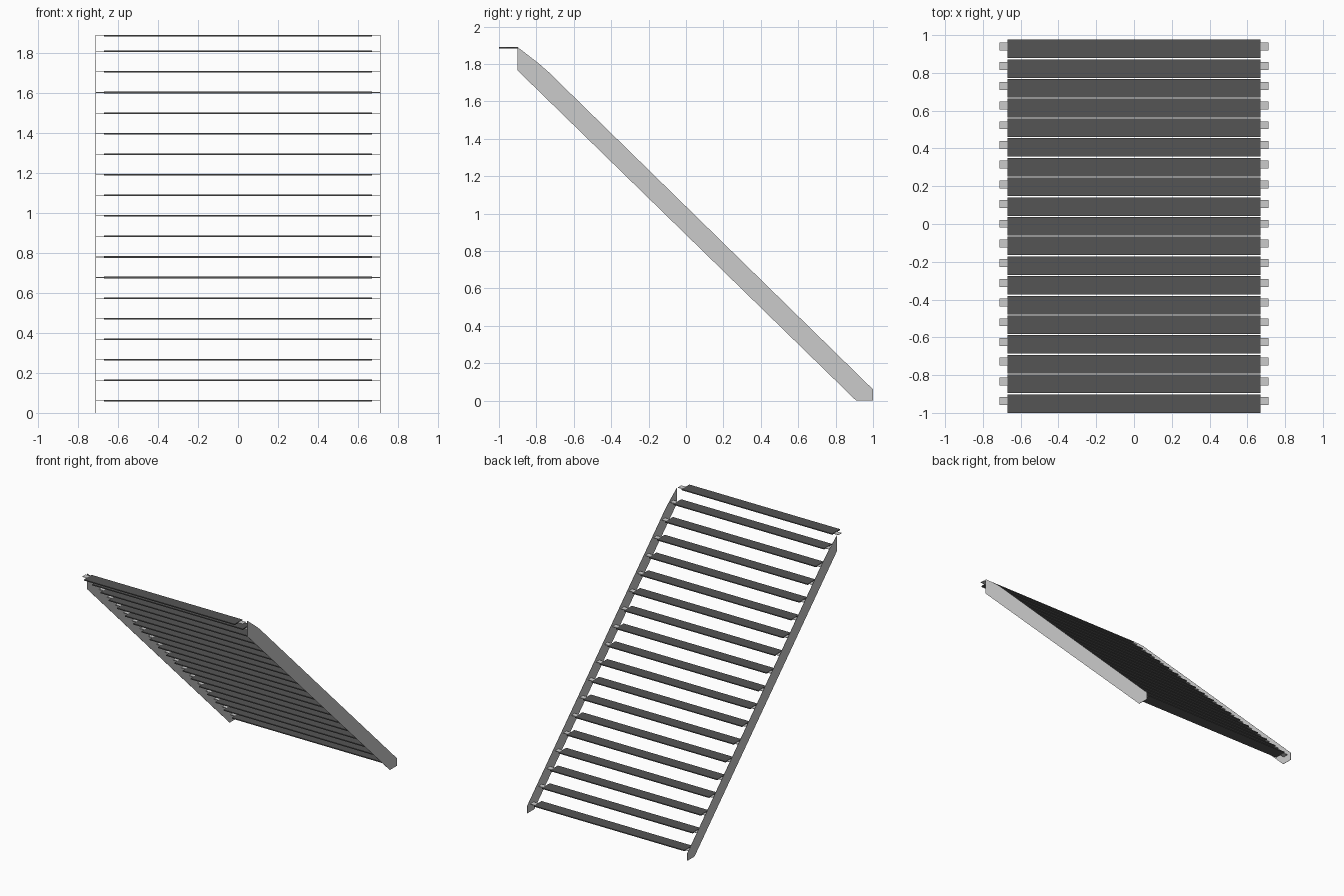
import bpy, bmesh

if "Cube" in bpy.data.objects:
    bpy.data.objects.remove(bpy.data.objects["Cube"])

dark = bpy.data.materials.new("dark_tread")
dark.diffuse_color = (0.09, 0.09, 0.09, 1)
dark.use_nodes = True
dark.node_tree.nodes["Principled BSDF"].inputs["Base Color"].default_value = dark.diffuse_color

N = 19            # number of treads
HALF_W = 0.713    # stringer position
TREAD_X = 0.67    # half length of a tread


def make_object(name, bm, mat=None):
    bmesh.ops.recalc_face_normals(bm, faces=bm.faces)
    me = bpy.data.meshes.new(name)
    bm.to_mesh(me)
    bm.free()
    ob = bpy.data.objects.new(name, me)
    bpy.context.collection.objects.link(ob)
    if mat:
        me.materials.append(mat)
    return ob


def box(name, center, size, mat=None):
    bm = bmesh.new()
    bmesh.ops.create_cube(bm, size=1)
    bmesh.ops.scale(bm, vec=size, verts=bm.verts)
    ob = make_object(name, bm, mat)
    ob.location = center
    return ob


# Stringers: thin sloping side plates, cut off at floor and landing
profile = [(1.0, 0.0), (1.0, 0.06), (-0.735, 1.757), (-0.79, 1.805),
           (-0.9, 1.89), (-0.9, 1.765), (0.91, 0.0)]
for side, label in ((-1, "left"), (1, "right")):
    bm = bmesh.new()
    x = side * HALF_W
    face = bm.faces.new([bm.verts.new((x, y, z)) for y, z in profile])
    ext = bmesh.ops.extrude_face_region(bm, geom=[face])
    moved = [v for v in ext["geom"] if isinstance(v, bmesh.types.BMVert)]
    bmesh.ops.translate(bm, vec=(-side * 0.002, 0, 0), verts=moved)
    make_object(label + "_stringer", bm)

# Treads with a small fixing tab at each end
for i in range(N):
    y = 0.927 - i * 0.1043
    z = min(0.06 + i * 0.1028, 1.886)
    box(f"tread_{i + 1}", (0, y, z), (2 * TREAD_X, 0.098, 0.008), dark)
    for side, label in ((-1, "left"), (1, "right")):
        box(f"{label}_tab_{i + 1}",
            (side * (TREAD_X + HALF_W) / 2, y + 0.013, z),
            (HALF_W - TREAD_X, 0.042, 0.003))
